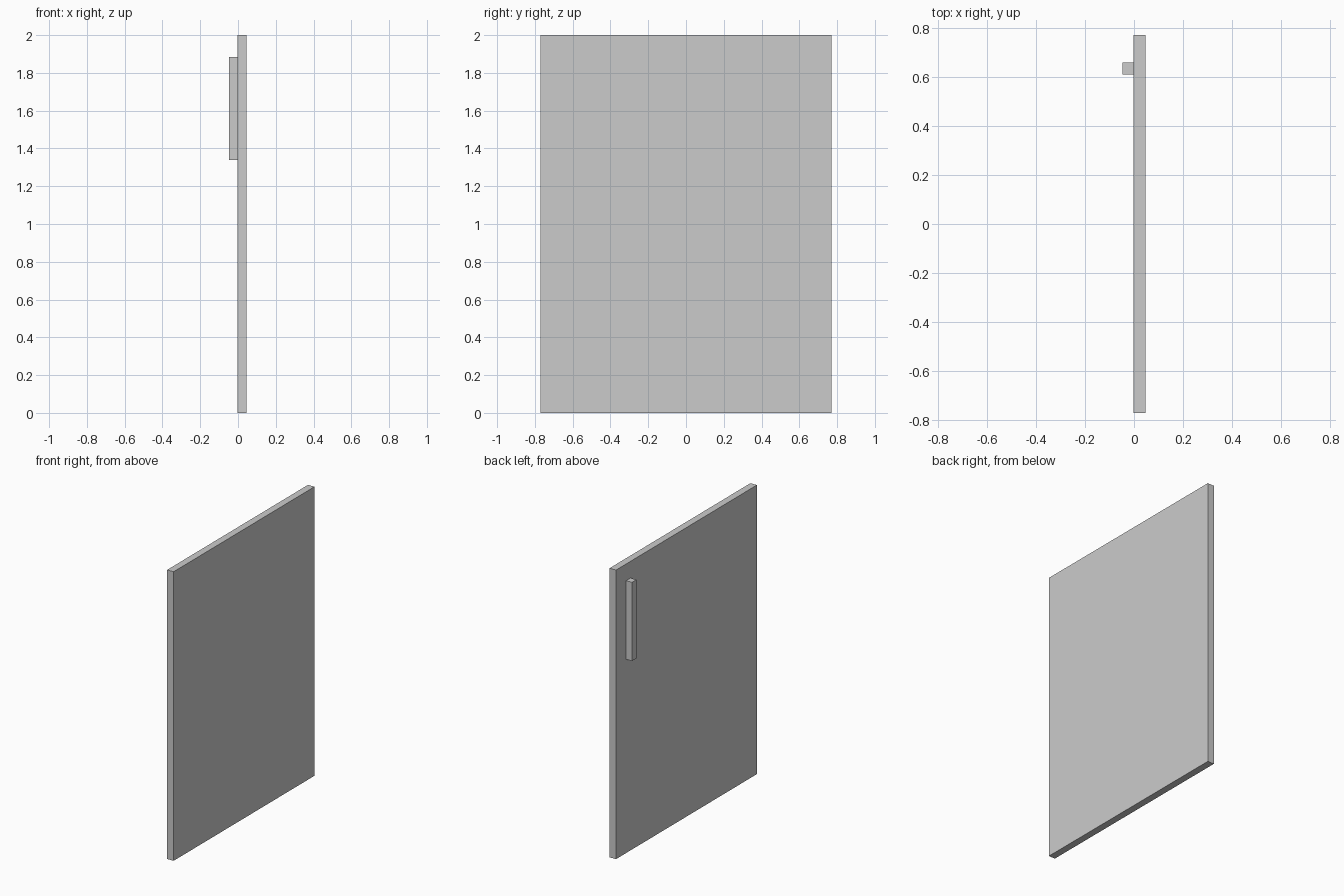
import bpy

if "Cube" in bpy.data.objects:
    bpy.data.objects.remove(bpy.data.objects["Cube"])


def box(name, x, y, z):
    """Axis-aligned box from (min, max) ranges."""
    centre = [(a + b) / 2 for a, b in (x, y, z)]
    bpy.ops.mesh.primitive_cube_add(size=1, location=centre)
    obj = bpy.context.object
    obj.name = name
    obj.scale = [b - a for a, b in (x, y, z)]
    bpy.ops.object.transform_apply(location=False, rotation=False, scale=True)
    return obj


# Flat door panel
box("door_panel", (-0.003, 0.046), (-0.77, 0.77), (0.0, 2.0))

# Vertical bar handle on the -x face
box("door_handle", (-0.047, -0.003), (0.61, 0.658), (1.34, 1.884))
